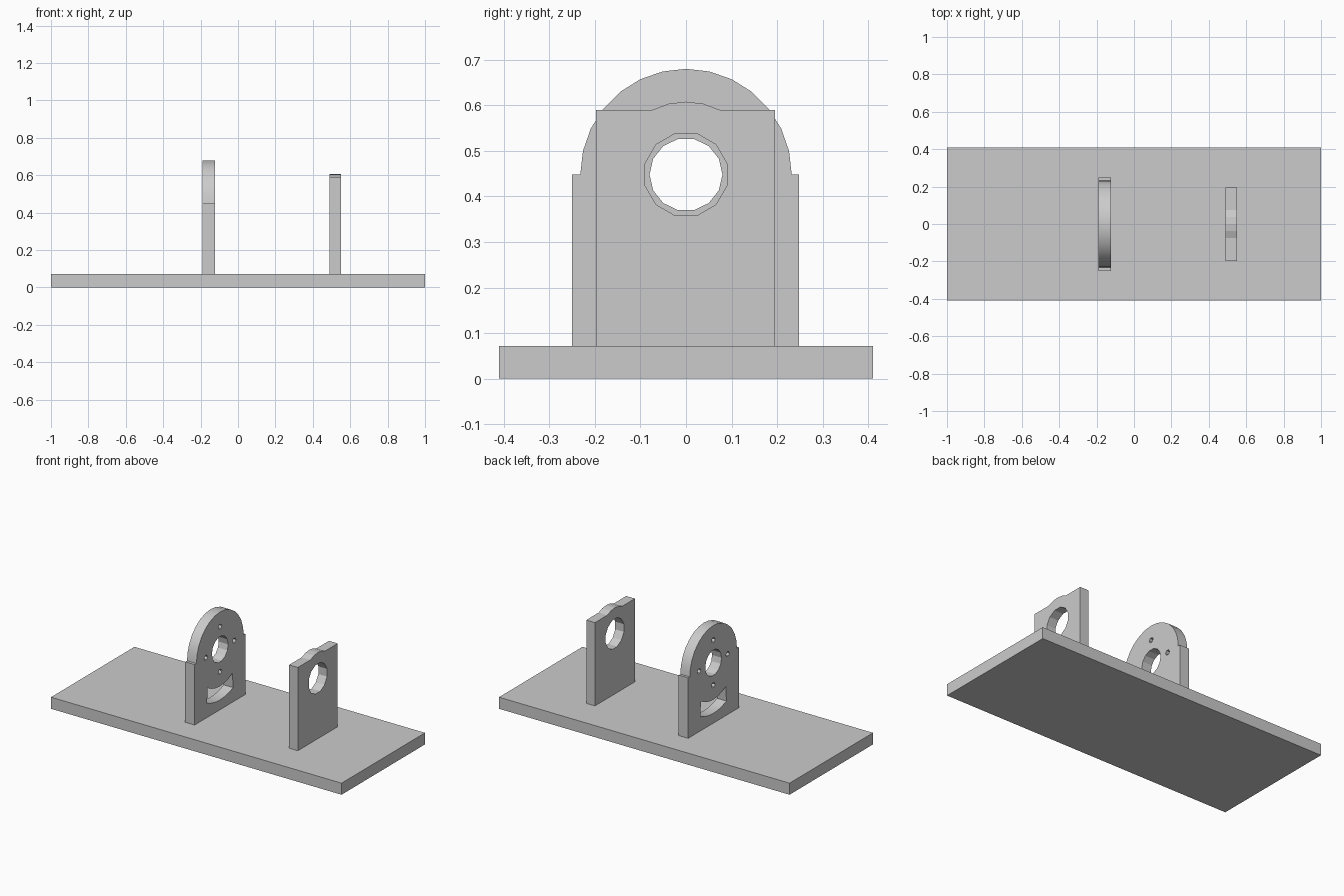
import bpy, bmesh
from math import sin, cos, pi, radians
from mathutils import Matrix

old = bpy.data.objects.get("Cube")
if old:
    bpy.data.objects.remove(old, do_unlink=True)

grey = bpy.data.materials.new("plain grey")
grey.use_nodes = True
colour = (0.6, 0.6, 0.6, 1)
grey.diffuse_color = colour
grey.node_tree.nodes["Principled BSDF"].inputs["Base Color"].default_value = colour

BASE_TOP = 0.072
AXIS_Z = 0.448      # height of the shared shaft axis


def arc(r, start, end, n, cy=0, cz=AXIS_Z):
    """Points along an arc in the y-z plane, angles in degrees."""
    steps = [radians(start + (end - start) * i / n) for i in range(n + 1)]
    return [(cy + r * cos(a), cz + r * sin(a)) for a in steps]


def circle(r, n, cy=0, cz=AXIS_Z, turn=0):
    return arc(r, turn, turn + 360, n, cy, cz)[:-1]


def plate(name, x_mid, thickness, loops):
    """Upright plate: first loop is the outline, the others are holes."""
    curve = bpy.data.curves.new(name + "_profile", "CURVE")
    curve.dimensions = "2D"
    curve.fill_mode = "BOTH"
    curve.extrude = thickness / 2
    for pts in loops:
        spline = curve.splines.new("POLY")
        spline.points.add(len(pts) - 1)
        for p, (y, z) in zip(spline.points, pts):
            p.co = (y, z, 0, 1)
        spline.use_cyclic_u = True
    helper = bpy.data.objects.new(name + "_helper", curve)
    bpy.context.collection.objects.link(helper)
    bpy.context.view_layer.update()
    deps = bpy.context.evaluated_depsgraph_get()
    mesh = bpy.data.meshes.new_from_object(helper.evaluated_get(deps))
    bpy.data.objects.remove(helper, do_unlink=True)
    bpy.data.curves.remove(curve)
    # stand the profile up so that it faces along x
    bm = bmesh.new()
    bm.from_mesh(mesh)
    bm.transform(Matrix(((0, 0, 1, x_mid), (1, 0, 0, 0), (0, 1, 0, 0), (0, 0, 0, 1))))
    bmesh.ops.remove_doubles(bm, verts=bm.verts, dist=0.0001)
    bmesh.ops.recalc_face_normals(bm, faces=bm.faces)
    bm.to_mesh(mesh)
    bm.free()
    mesh.materials.clear()
    mesh.materials.append(grey)
    for poly in mesh.polygons:
        poly.material_index = 0
        poly.use_smooth = False
    mesh.name = name
    obj = bpy.data.objects.new(name, mesh)
    bpy.context.collection.objects.link(obj)
    return obj


# base board
bpy.ops.mesh.primitive_cube_add(size=1, location=(0, 0, BASE_TOP / 2))
base = bpy.context.object
base.name = "base_board"
base.scale = (2, 0.82, BASE_TOP)
base.data.materials.append(grey)

# round-topped mounting plate with shaft hole, four bolt holes and a curved slot
outline = [(-0.25, BASE_TOP), (0.248, BASE_TOP), (0.248, AXIS_Z)]
outline += arc(0.232, 0, 180, 14) + [(-0.25, AXIS_Z)]
bolt_holes = [circle(0.017, 6, 0.14 * cos(k * pi / 2), AXIS_Z + 0.14 * sin(k * pi / 2))
              for k in range(4)]
slot = arc(0.23, 238, 302, 6) + arc(0.315, 294, 246, 6)
mount = plate("mounting_plate", -0.156, 0.065,
              [outline, circle(0.08, 14), slot] + bolt_holes)

# square-shouldered bearing plate with a low bump on top
outline = [(-0.197, BASE_TOP), (0.195, BASE_TOP), (0.195, 0.59)]
outline += arc(0.16, 62.6, 117.4, 4) + [(-0.197, 0.59)]
plate("bearing_plate", 0.52, 0.06, [outline, circle(0.093, 12, turn=15)])

# soften only the rounded rims
bpy.ops.object.select_all(action="DESELECT")
mount.select_set(True)
bpy.context.view_layer.objects.active = mount
bpy.ops.object.shade_smooth_by_angle(angle=radians(20))
